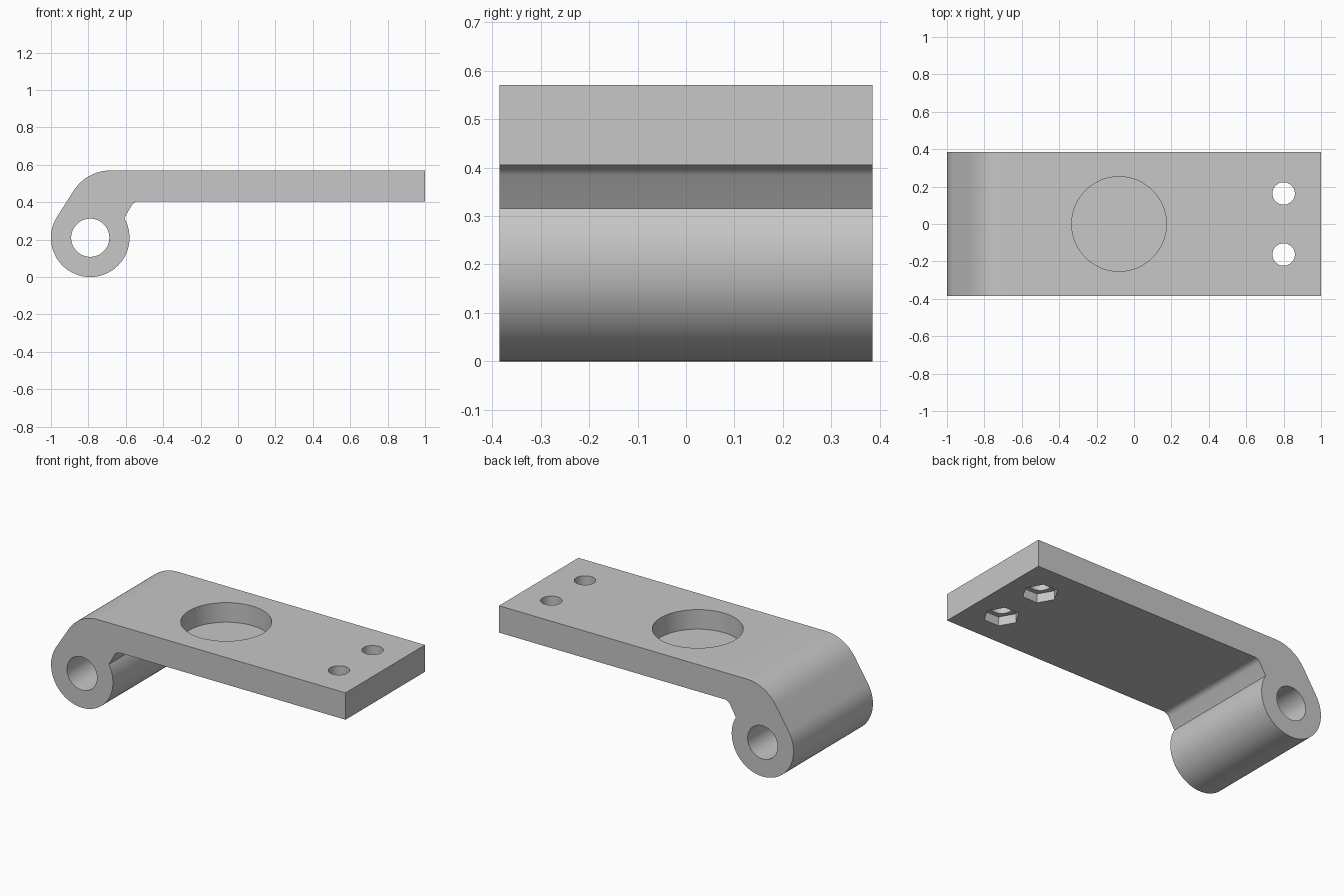
import bpy, bmesh
from math import cos, sin, radians, pi
from mathutils import Matrix, Vector

cube = bpy.data.objects.get("Cube")
if cube:
    bpy.data.objects.remove(cube, do_unlink=True)

HALF_W = 0.385
TOP, BOTTOM = 0.57, 0.405
EYE = (-0.79, 0.21)

grey = bpy.data.materials.new("plain grey")
grey.use_nodes = True
grey.diffuse_color = (0.57, 0.57, 0.57, 1)
grey.node_tree.nodes["Principled BSDF"].inputs["Base Color"].default_value = grey.diffuse_color


def arc(center, radius, start, end, steps):
    """Points (x, z) along an arc, angles in degrees."""
    angles = [radians(start + (end - start) * i / steps) for i in range(steps + 1)]
    return [(center[0] + radius * cos(a), center[1] + radius * sin(a)) for a in angles]


def add_object(name, bm):
    mesh = bpy.data.meshes.new(name)
    bmesh.ops.recalc_face_normals(bm, faces=bm.faces)
    bm.to_mesh(mesh)
    bm.free()
    mesh.materials.append(grey)
    obj = bpy.data.objects.new(name, mesh)
    bpy.context.collection.objects.link(obj)
    return obj


def cut(target, name, location, radius, depth, sides=64, turn=Matrix()):
    """Subtract a prism or cylinder centred on location."""
    bm = bmesh.new()
    bmesh.ops.create_cone(bm, cap_ends=True, segments=sides, radius1=radius,
                          radius2=radius, depth=depth,
                          matrix=Matrix.Translation(location) @ turn)
    cutter = add_object(name, bm)
    cutter.hide_render = True
    mod = target.modifiers.new(name, 'BOOLEAN')
    mod.operation = 'DIFFERENCE'
    mod.solver = 'EXACT'
    mod.object = cutter
    bpy.context.view_layer.objects.active = target
    bpy.ops.object.modifier_apply(modifier=name)
    bpy.data.objects.remove(cutter, do_unlink=True)


# Side profile: plate, outer bend, round hinge eye, inner fillet
profile = [(1, BOTTOM), (1, TOP)]
profile += arc((-0.68, 0.334), 0.236, 90, 147, 16)
profile += arc(EYE, 0.21, 147, 390, 64)
profile += arc((-0.53, 0.36), 0.045, 147, 90, 8)

bm = bmesh.new()
face = bm.faces.new([bm.verts.new((x, -HALF_W, z)) for x, z in profile])
swept = bmesh.ops.extrude_face_region(bm, geom=[face])["geom"]
bmesh.ops.translate(bm, vec=Vector((0, 2 * HALF_W, 0)),
                    verts=[v for v in swept if isinstance(v, bmesh.types.BMVert)])
bracket = add_object("hinge_bracket", bm)

# Pin bore through the eye
cut(bracket, "pin_bore", (EYE[0], 0, EYE[1]), 0.102, 1, turn=Matrix.Rotation(pi / 2, 4, 'X'))

# Round blind pocket in the top
cut(bracket, "round_pocket", (-0.08, 0, TOP), 0.253, 0.24, sides=96)

# Bolt holes with hexagonal nut pockets underneath
for side in (-1, 1):
    y = 0.163 * side
    cut(bracket, "bolt_hole", (0.8, y, 0.5), 0.06, 0.5, sides=48)
    # Cone vertices start on the y axis, so turn them onto x
    cut(bracket, "nut_pocket", (0.8, y, BOTTOM), 0.1, 0.11, sides=6,
        turn=Matrix.Rotation(pi / 2, 4, 'Z'))

# Smooth the round walls, keep the edges crisp
bpy.ops.object.select_all(action='DESELECT')
bracket.select_set(True)
bpy.context.view_layer.objects.active = bracket
bpy.ops.object.shade_smooth_by_angle(angle=radians(25))
